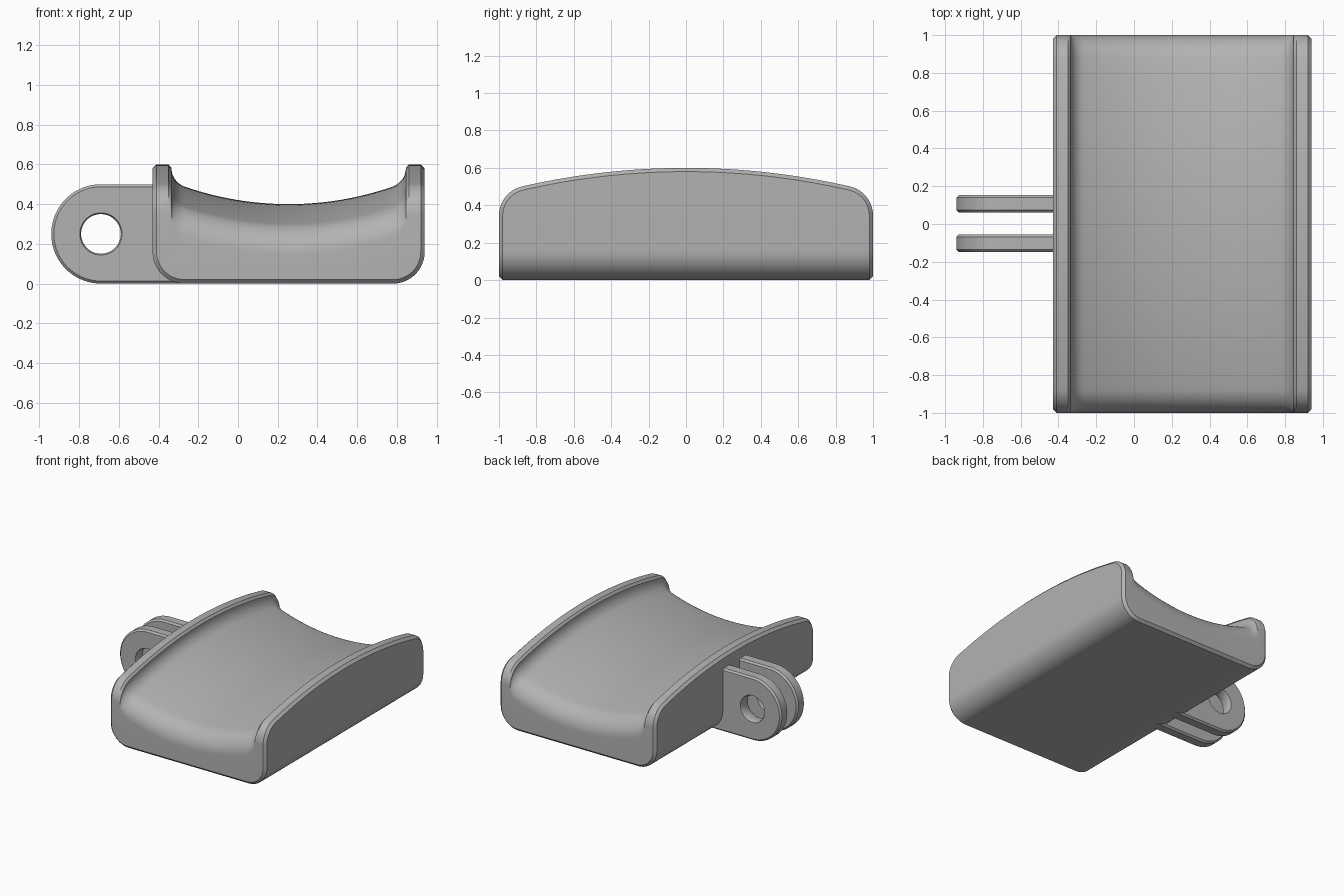
import bpy, bmesh
from math import sin, cos, pi, asin, sqrt, radians

if "Cube" in bpy.data.objects:
    bpy.data.objects.remove(bpy.data.objects["Cube"])

grey = bpy.data.materials.new("plain grey")
grey.use_nodes = True
grey.diffuse_color = (0.45, 0.45, 0.45, 1)
grey.node_tree.nodes["Principled BSDF"].inputs["Base Color"].default_value = grey.diffuse_color

CX, HALF = 0.255, 0.685   # cradle centre and half width
CH = 0.02                 # chamfer size


def finish(bm, name):
    bmesh.ops.remove_doubles(bm, verts=bm.verts, dist=0.0002)
    bmesh.ops.recalc_face_normals(bm, faces=bm.faces)
    mesh = bpy.data.meshes.new(name)
    bm.to_mesh(mesh)
    bm.free()
    mesh.materials.append(grey)
    ob = bpy.data.objects.new(name, mesh)
    bpy.context.collection.objects.link(ob)
    bpy.ops.object.select_all(action='DESELECT')
    ob.select_set(True)
    bpy.context.view_layer.objects.active = ob
    bpy.ops.object.shade_smooth_by_angle(angle=radians(30))


def bridge(bm, a, b):
    n = len(a)
    for i in range(n):
        bm.faces.new((a[i], a[(i + 1) % n], b[(i + 1) % n], b[i]))


# Rim path along y: a shallow arch with rounded ends, as (y, z, normal y, normal z)
def rim_path():
    big, r = 3.92, 0.16
    low = 0.6 - big
    cy = 1 - r
    cz = low + sqrt((big - r) ** 2 - cy ** 2)
    t0 = asin(cy / (big - r))
    arch = [t0 * (i / 16 - 1) for i in range(33)]
    corner = [t0 + (pi / 2 - t0) * i / 14 for i in range(1, 15)]
    left = [(-cy - r * sin(t), cz + r * cos(t), -sin(t), cos(t)) for t in reversed(corner)]
    mid = [(big * sin(t), low + big * cos(t), sin(t), cos(t)) for t in arch]
    right = [(-y, z, -ny, nz) for y, z, ny, nz in reversed(left)]
    return left + mid + right


# Half of the trough, as (distance from centre, depth below rim)
def trough_half():
    big, r, c = 1.6, 0.1, 0.49
    a = asin(c / (big - r))
    cz = big - 0.2 - sqrt((big - r) ** 2 - c ** 2)
    pts = [(HALF - CH, 0), (0.605, 0)]
    for i in range(13):
        t = pi / 2 + (a - pi / 2) * i / 12
        pts.append((c + r * sin(t), r * cos(t) - cz))
    for i in range(1, 13):
        t = a * (1 - i / 12)
        pts.append((big * sin(t), 0.2 - big * (1 - cos(t))))
    return pts


half = trough_half()
trough = [(-u, v) for u, v in half] + [(u, v) for u, v in reversed(half[:-1])]


def section(station, inset=0):
    y, z, ny, nz = station
    d = CH - inset
    wy, wz = y - d * ny, z - d * nz
    w, r = HALF - inset, 0.16
    ring = [(-w, wy, wz)] + [(u, y, z - v) for u, v in trough] + [(w, wy, wz)]
    for side in (1, -1):
        for i in range(13):
            t = pi / 2 * (i if side > 0 else 12 - i) / 12
            ring.append((side * (HALF - r + (r - inset) * cos(t)), wy,
                         r - (r - inset) * sin(t)))
    return [(CX + x, py, pz) for x, py, pz in ring]


# Cradle body
bm = bmesh.new()
path = rim_path()
loops = [section(path[0], CH)] + [section(s) for s in path] + [section(path[-1], CH)]
rings = [[bm.verts.new(p) for p in loop] for loop in loops]
for a, b in zip(rings, rings[1:]):
    bridge(bm, a, b)
bm.faces.new(rings[0])
bm.faces.new(rings[-1])
finish(bm, "cradle_body")


# Mounting prongs with a round end and a bolt hole
def prong(name, y0, y1):
    bm = bmesh.new()
    c, px, r = 0.013, -0.69, 0.25
    outer, hole = [], []
    for y, inset in ((y0, c), (y0 + c, 0), (y1 - c, 0), (y1, c)):
        ro, rh = r - inset, 0.1 + 0.5 * inset
        pts = [(px - ro * sin(pi * i / 40), r + ro * cos(pi * i / 40)) for i in range(41)]
        pts += [(-0.27, r - ro), (-0.38, r + ro)]
        outer.append([bm.verts.new((x, y, z)) for x, z in pts])
        hole.append([bm.verts.new((px + rh * cos(2 * pi * i / 40), y,
                                   r + rh * sin(2 * pi * i / 40))) for i in range(40)])
    for loops in (outer, hole):
        for a, b in zip(loops, loops[1:]):
            bridge(bm, a, b)
    for k in (0, -1):
        ends = set(outer[k] + hole[k])
        edges = [e for e in bm.edges if e.verts[0] in ends and e.verts[1] in ends]
        bmesh.ops.triangle_fill(bm, edges=edges, use_beauty=True)
    finish(bm, name)


prong("front_prong", -0.148, -0.055)
prong("back_prong", 0.06, 0.153)
